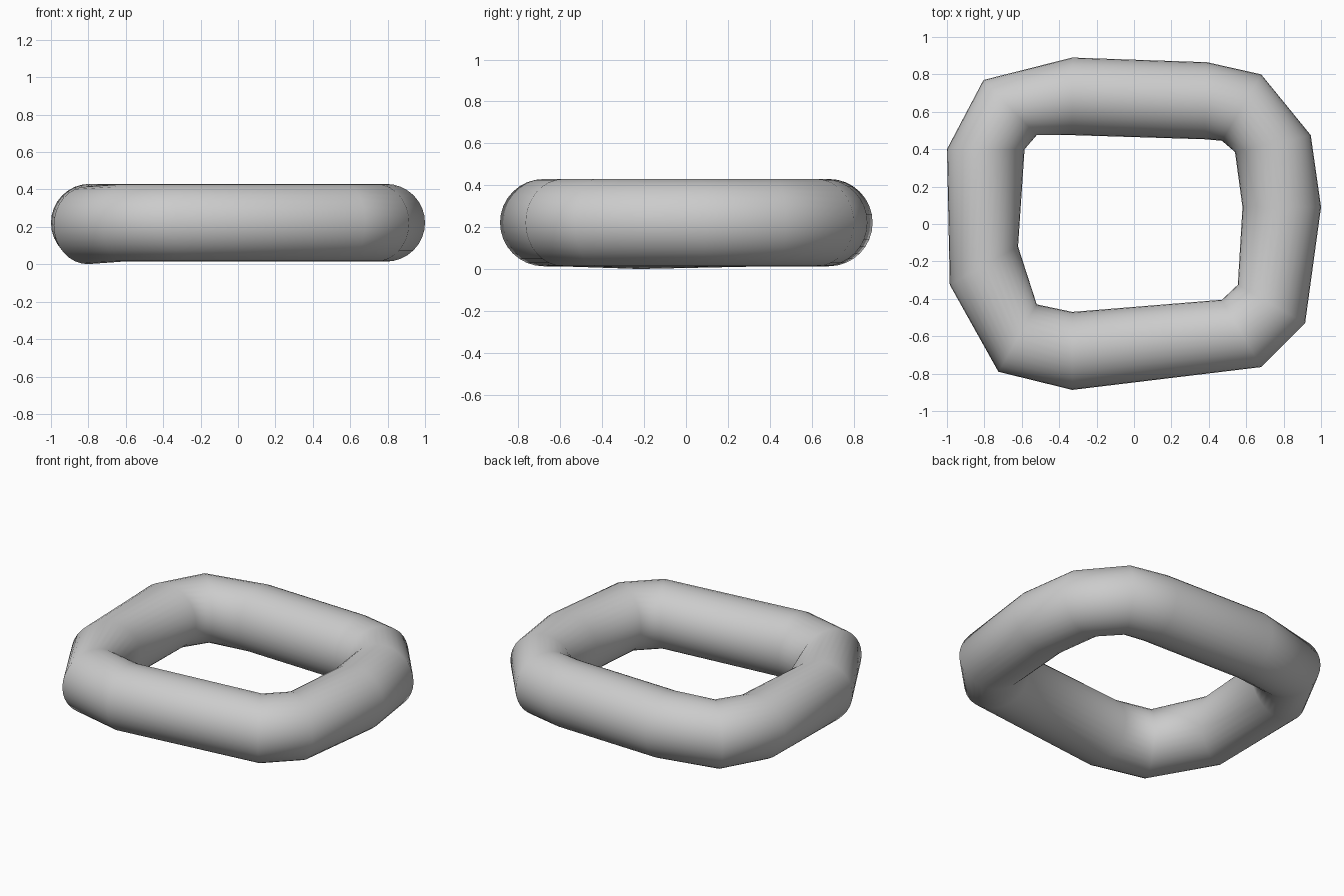
import bpy, bmesh, math
from mathutils import Vector

if "Cube" in bpy.data.objects:
    bpy.data.objects.remove(bpy.data.objects["Cube"])

# Round cross-sections around the link: outer x, y, inner x, y, centre height
SECTIONS = [
    (-0.33, 0.89, -0.33, 0.475, 0.222),
    (0.39, 0.865, 0.38, 0.453, 0.222),
    (0.68, 0.80, 0.47, 0.445, 0.222),
    (0.945, 0.475, 0.54, 0.385, 0.222),
    (1.0, 0.09, 0.58, 0.09, 0.222),
    (0.915, -0.53, 0.555, -0.325, 0.222),
    (0.68, -0.765, 0.47, -0.405, 0.222),
    (-0.33, -0.887, -0.33, -0.47, 0.222),
    (-0.725, -0.79, -0.52, -0.43, 0.222),
    (-0.985, -0.325, -0.62, -0.12, 0.209),
    (-1.0, 0.40, -0.585, 0.40, 0.222),
    (-0.805, 0.77, -0.52, 0.475, 0.222),
]
SIDES = 32
RADIUS = 0.208

bm = bmesh.new()
rings = []
for ox, oy, ix, iy, z in SECTIONS:
    outer, inner = Vector((ox, oy, z)), Vector((ix, iy, z))
    centre, half = (outer + inner) / 2, (outer - inner) / 2
    angles = [math.tau * i / SIDES for i in range(SIDES)]
    rings.append([bm.verts.new(centre + half * math.cos(a) + Vector((0, 0, RADIUS * math.sin(a))))
                  for a in angles])

# Bridge neighbouring sections into a closed tube
for k, a in enumerate(rings):
    b = rings[(k + 1) % len(rings)]
    for i in range(SIDES):
        j = (i + 1) % SIDES
        bm.faces.new((a[i], b[i], b[j], a[j]))
bmesh.ops.recalc_face_normals(bm, faces=bm.faces)
for f in bm.faces:
    f.smooth = True

mesh = bpy.data.meshes.new("ring_link")
bm.to_mesh(mesh)
bm.free()
ring = bpy.data.objects.new("ring_link", mesh)
bpy.context.collection.objects.link(ring)
